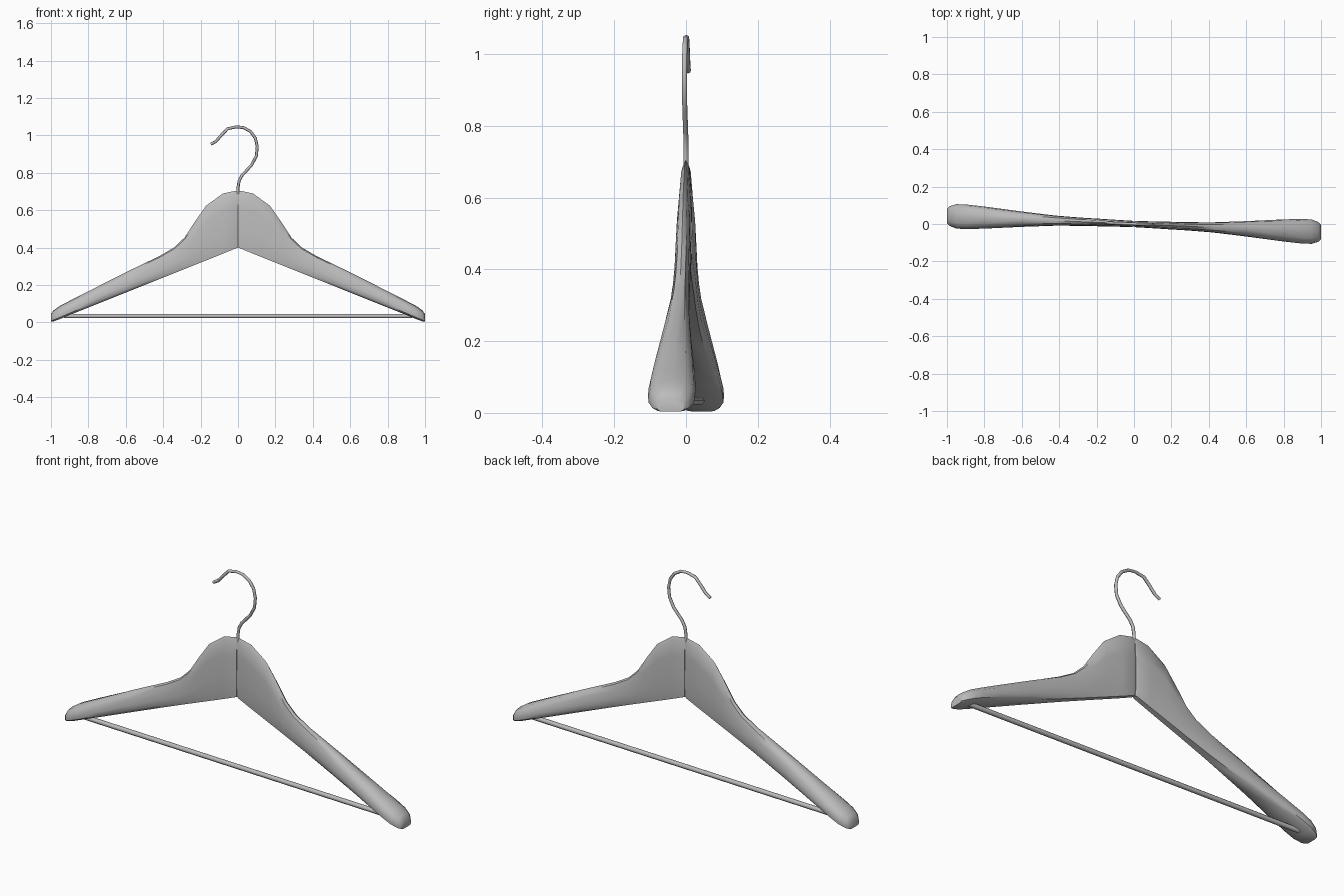
import bpy
import bmesh
import math

cube = bpy.data.objects.get("Cube")
if cube:
    bpy.data.objects.remove(cube, do_unlink=True)

SLANT = -0.043  # the whole hanger is turned slightly about z

grey = bpy.data.materials.new("plain_grey")
grey.use_nodes = True
grey.diffuse_color = (0.5, 0.5, 0.5, 1)
grey.node_tree.nodes["Principled BSDF"].inputs["Base Color"].default_value = (0.5, 0.5, 0.5, 1)


def smooth(mesh, degrees):
    mesh.shade_smooth()
    mesh.set_sharp_from_angle(angle=math.radians(degrees))


# Stations along one arm: x, top height, bottom height, half thickness
STATIONS = [
    (0.001, 0.705, 0.400, 0.012), (0.012, 0.704, 0.396, 0.017),
    (0.08, 0.690, 0.368, 0.018), (0.17, 0.625, 0.332, 0.020),
    (0.23, 0.540, 0.308, 0.021), (0.285, 0.455, 0.286, 0.022),
    (0.34, 0.402, 0.264, 0.024), (0.42, 0.355, 0.232, 0.027),
    (0.60, 0.268, 0.160, 0.041), (0.80, 0.167, 0.080, 0.059),
    (0.90, 0.116, 0.040, 0.066), (0.95, 0.090, 0.019, 0.065),
    (0.985, 0.066, 0.006, 0.053), (1.0, 0.045, 0.004, 0.038),
]

# Half of the cross-section: share of thickness, share of height
HALF = [(0.72, 0.0), (0.97, 0.13), (1.0, 0.35), (0.9, 0.7), (0.55, 0.94)]
SECTION = HALF + [(0, 1)] + [(-w, h) for w, h in reversed(HALF)]


def arm(name, side):
    bm = bmesh.new()
    rings = []
    for x, top, bottom, half in STATIONS:
        rings.append([bm.verts.new((side * x, w * half + SLANT * side * x,
                                    bottom + h * (top - bottom)))
                      for w, h in SECTION])
    n = len(SECTION)
    for a, b in zip(rings, rings[1:]):
        for i in range(n):
            j = (i + 1) % n
            bm.faces.new((a[i], a[j], b[j], b[i]))
    bm.faces.new(rings[0])
    bm.faces.new(rings[-1])
    bmesh.ops.recalc_face_normals(bm, faces=bm.faces)
    mesh = bpy.data.meshes.new(name)
    bm.to_mesh(mesh)
    bm.free()
    mesh.materials.append(grey)
    smooth(mesh, 45)
    bpy.context.collection.objects.link(bpy.data.objects.new(name, mesh))


def rod(name, path, radius):
    curve = bpy.data.curves.new(name, "CURVE")
    curve.dimensions = "3D"
    curve.bevel_depth = radius
    curve.bevel_resolution = 1
    curve.use_fill_caps = True
    spline = curve.splines.new("POLY")
    spline.points.add(len(path) - 1)
    for point, (x, z) in zip(spline.points, path):
        point.co = (x, SLANT * x, z, 1)
    curve.materials.append(grey)
    obj = bpy.data.objects.new(name, curve)
    bpy.context.collection.objects.link(obj)
    bpy.ops.object.select_all(action="DESELECT")
    obj.select_set(True)
    bpy.context.view_layer.objects.active = obj
    bpy.ops.object.convert(target="MESH")
    smooth(bpy.context.object.data, 65)


# Two wooden halves meeting at a centre seam
arm("left_arm", 1)
arm("right_arm", -1)

# Trouser bar between the arm ends
rod("trouser_bar", [(-0.93, 0.034), (0.93, 0.034)], 0.012)

# Wire hook
rod("hook", [(0, 0.66), (0, 0.72), (0.006, 0.757), (0.022, 0.787),
             (0.073, 0.842), (0.098, 0.890), (0.103, 0.940),
             (0.093, 0.985), (0.068, 1.020), (0.030, 1.042),
             (-0.008, 1.046), (-0.055, 1.036), (-0.090, 1.000),
             (-0.118, 0.968), (-0.145, 0.953)], 0.008)
